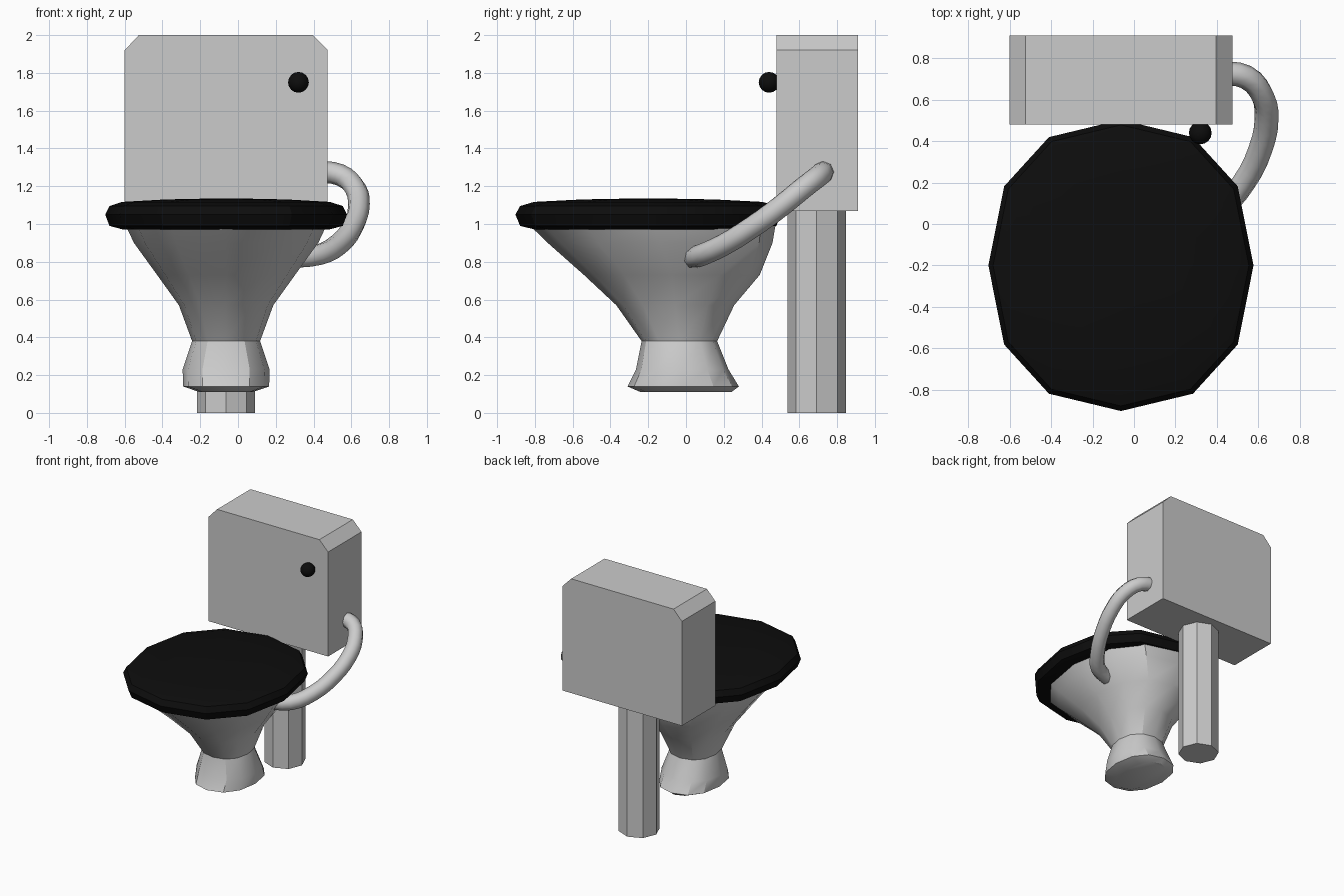
import bpy, bmesh, math
from mathutils import Matrix

if "Cube" in bpy.data.objects:
    bpy.data.objects.remove(bpy.data.objects["Cube"])

CX = -0.063  # shared centre line of tank, bowl and seat

black = bpy.data.materials.new("black")
black.diffuse_color = (0.004, 0.004, 0.004, 1)
black.use_nodes = True
black.node_tree.nodes["Principled BSDF"].inputs["Base Color"].default_value = black.diffuse_color


def finish(name, bm, smooth=None, mat=None):
    bmesh.ops.recalc_face_normals(bm, faces=bm.faces[:])
    me = bpy.data.meshes.new(name)
    bm.to_mesh(me)
    bm.free()
    ob = bpy.data.objects.new(name, me)
    bpy.context.collection.objects.link(ob)
    if mat:
        me.materials.append(mat)
    if smooth:
        bpy.ops.object.select_all(action='DESELECT')
        ob.select_set(True)
        bpy.context.view_layer.objects.active = ob
        bpy.ops.object.shade_smooth_by_angle(angle=math.radians(smooth))
    return ob


def spow(v, p):
    return math.copysign(abs(v) ** p, v) if abs(v) > 1e-6 else 0.0


def loft(bm, rings, n=12, p=0.88):
    """Stack rounded rings (z, y centre, x radius, y radius) and cap both ends."""
    loops = []
    for z, cy, rx, ry in rings:
        loops.append([bm.verts.new((CX + rx * spow(math.cos(a), p),
                                    cy + ry * spow(math.sin(a), p), z))
                      for a in (2 * math.pi * i / n for i in range(n))])
    for a, b in zip(loops, loops[1:]):
        for i in range(n):
            j = (i + 1) % n
            bm.faces.new((a[i], a[j], b[j], b[i]))
    bm.faces.new(loops[0][::-1])
    bm.faces.new(loops[-1])


# Cistern: front outline with clipped top corners, extruded backwards
bm = bmesh.new()
outline = [(-0.60, 1.07), (0.475, 1.07), (0.475, 1.92), (0.397, 2.0),
           (-0.525, 2.0), (-0.60, 1.92)]
face = bm.faces.new([bm.verts.new((x, 0.48, z)) for x, z in outline])
ext = bmesh.ops.extrude_face_region(bm, geom=[face])
bmesh.ops.translate(bm, vec=(0, 0.43, 0),
                    verts=[v for v in ext['geom'] if isinstance(v, bmesh.types.BMVert)])
bm.faces.new([v for v in face.verts]) if not face.is_valid else None
finish("cistern", bm)

# Octagonal post under the cistern
bm = bmesh.new()
bmesh.ops.create_cone(bm, cap_ends=True, segments=8, radius1=0.154, radius2=0.154,
                      depth=1.075, matrix=Matrix.Translation((CX, 0.692, 0.5375)))
finish("post", bm)

# Bowl with flared foot
bm = bmesh.new()
loft(bm, [(0.11, 0.0, 0.14, 0.24), (0.14, -0.015, 0.228, 0.295),
          (0.23, -0.02, 0.23, 0.245), (0.38, -0.035, 0.18, 0.20),
          (0.57, -0.057, 0.25, 0.312), (0.73, -0.075, 0.365, 0.465),
          (0.90, -0.137, 0.488, 0.595), (1.0, -0.18, 0.535, 0.655)])
finish("bowl", bm, smooth=32)

# Seat lid: twelve-sided rounded disc
bm = bmesh.new()
loft(bm, [(z, -0.2, 0.64 * s, 0.703 * s) for z, s in
          [(0.972, 0.86), (0.99, 0.965), (1.05, 1.0), (1.095, 0.965),
           (1.117, 0.86), (1.13, 0.5), (1.135, 0.12)]])
finish("seat_lid", bm, smooth=30, mat=black)

# Flush button
bm = bmesh.new()
bmesh.ops.create_uvsphere(bm, u_segments=16, v_segments=8, radius=0.055,
                          matrix=Matrix.Translation((0.32, 0.44, 1.75))
                          @ Matrix.Rotation(math.pi / 2, 4, 'X'))
finish("flush_button", bm, smooth=30, mat=black)

# Water pipe looping from the cistern side to the bowl
path = [(0.42, 0.73, 1.28), (0.54, 0.71, 1.26), (0.62, 0.62, 1.19), (0.64, 0.51, 1.10),
        (0.61, 0.36, 0.99), (0.53, 0.20, 0.89), (0.42, 0.08, 0.835), (0.27, 0.03, 0.82)]
cu = bpy.data.curves.new("water_pipe", 'CURVE')
cu.dimensions = '3D'
cu.bevel_depth = 0.058
cu.bevel_resolution = 2
cu.resolution_u = 3
cu.use_fill_caps = True
sp = cu.splines.new('BEZIER')
sp.bezier_points.add(len(path) - 1)
for bp, co in zip(sp.bezier_points, path):
    bp.co = co
    bp.handle_left_type = bp.handle_right_type = 'AUTO'
bpy.context.collection.objects.link(bpy.data.objects.new("water_pipe", cu))
